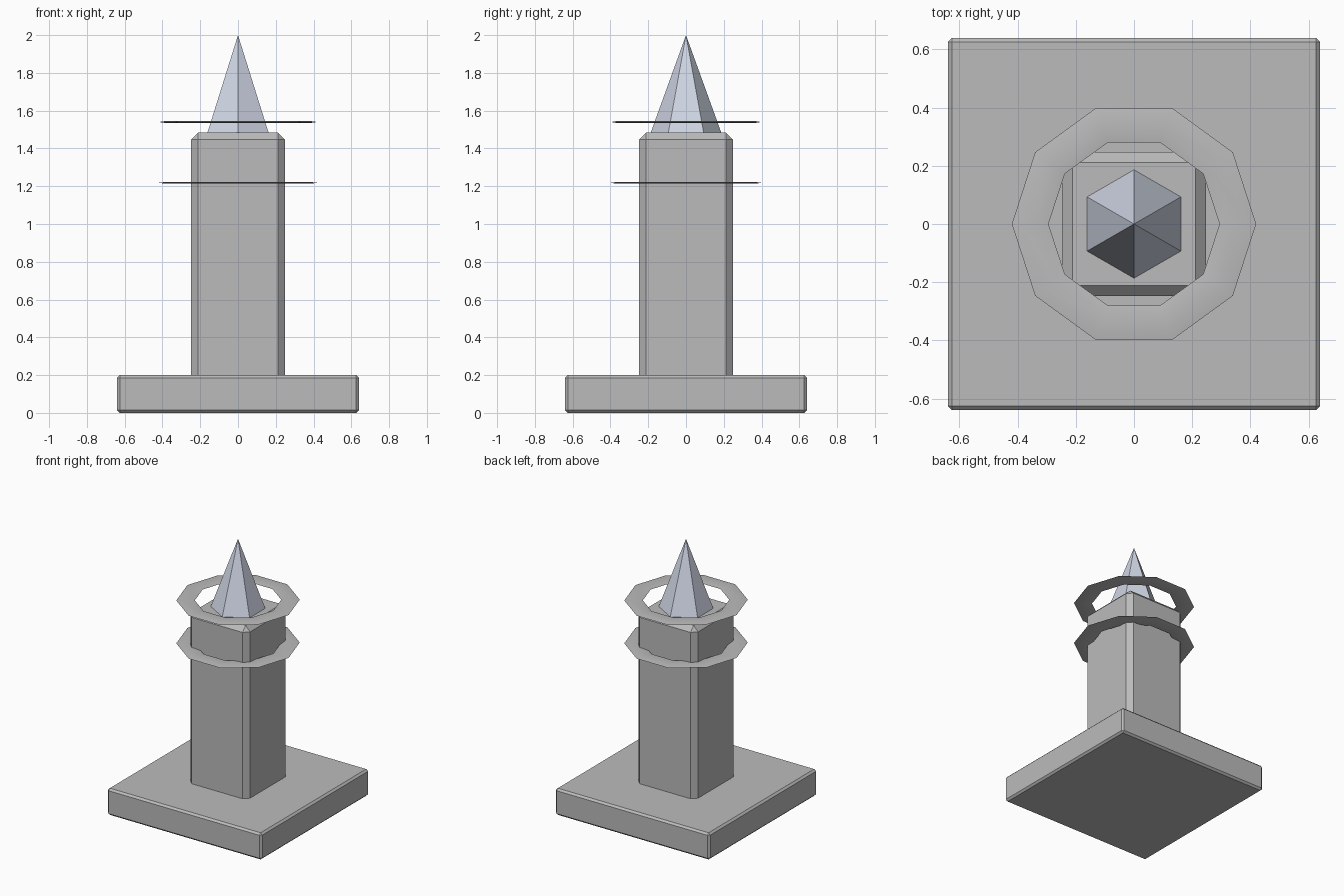
import bpy
import math

if "Cube" in bpy.data.objects:
    bpy.data.objects.remove(bpy.data.objects["Cube"])


def material(name, rgb):
    m = bpy.data.materials.new(name)
    m.diffuse_color = (*rgb, 1)
    m.use_nodes = True
    m.node_tree.nodes["Principled BSDF"].inputs["Base Color"].default_value = m.diffuse_color
    return m


STONE = material("grey stone", (0.5, 0.5, 0.5))
CRYSTAL = material("pale blue crystal", (0.63, 0.67, 0.78))


def block(name, half, z0, z1, bevel):
    """Square block with chamfered edges."""
    bpy.ops.mesh.primitive_cube_add(size=1, location=(0, 0, (z0 + z1) / 2))
    ob = bpy.context.object
    ob.name = name
    ob.scale = (2 * half, 2 * half, z1 - z0)
    bpy.ops.object.transform_apply(location=False, rotation=False, scale=True)
    mod = ob.modifiers.new("chamfer", 'BEVEL')
    mod.width = bevel
    mod.segments = 1
    ob.data.materials.append(STONE)


def ring(name, z):
    """Ten-sided ring, flattened to a thin blade."""
    bpy.ops.mesh.primitive_torus_add(
        major_segments=10, minor_segments=6,
        major_radius=0.357, minor_radius=0.063, location=(0, 0, z))
    ob = bpy.context.object
    ob.name = name
    ob.scale.z = 0.08
    bpy.ops.object.transform_apply(location=False, rotation=False, scale=True)
    bpy.ops.object.shade_smooth_by_angle(angle=math.radians(30))
    ob.data.materials.append(STONE)


# Plinth and pillar; the pillar's foot is sunk into the plinth
block("plinth", 0.64, 0.0, 0.2, 0.014)
block("pillar", 0.248, 0.15, 1.485, 0.037)

# Floating rings
ring("lower_ring", 1.218)
ring("upper_ring", 1.54)

# Six-sided crystal spire with corners on the y axis
bpy.ops.mesh.primitive_cone_add(vertices=6, radius1=0.187, radius2=0,
                                depth=0.517, location=(0, 0, 1.7415))
spire = bpy.context.object
spire.name = "spire"
spire.data.materials.append(CRYSTAL)
